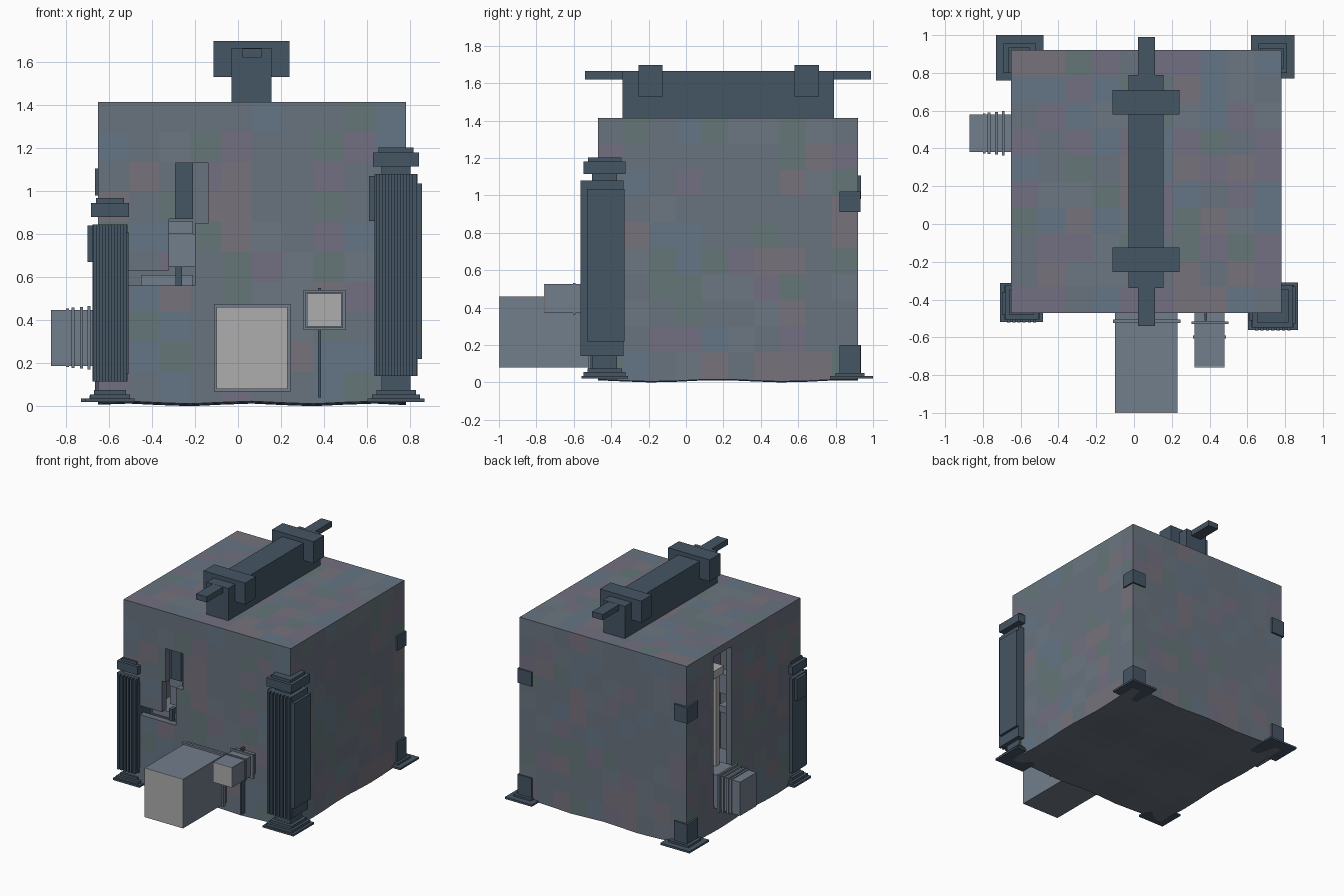
import bpy, bmesh, math, random
random.seed(4)


def mat(name, rgb):
    m = bpy.data.materials.new(name)
    m.diffuse_color = (*rgb, 1)
    return m


IRON = mat("dark_iron", (0.06, 0.092, 0.13))
DUCT = mat("duct_metal", (0.17, 0.21, 0.26))
PALE = mat("pale_grey", (0.42, 0.42, 0.42))
TINTS = [mat("stone_%d" % i, c) for i, c in enumerate([
    (0.14, 0.17, 0.21), (0.13, 0.18, 0.24), (0.17, 0.16, 0.22),
    (0.13, 0.18, 0.19), (0.18, 0.17, 0.20), (0.15, 0.18, 0.22)])]


def boxes(name, specs, material=IRON):
    """One object from boxes given as (x0, x1, y0, y1, z0, z1)."""
    bm = bmesh.new()
    for x0, x1, y0, y1, z0, z1 in specs:
        vs = bmesh.ops.create_cube(bm, size=1)["verts"]
        for v in vs:
            v.co = ((x0 + x1) / 2 + v.co.x * (x1 - x0),
                    (y0 + y1) / 2 + v.co.y * (y1 - y0),
                    (z0 + z1) / 2 + v.co.z * (z1 - z0))
    me = bpy.data.meshes.new(name)
    bm.to_mesh(me)
    bm.free()
    me.materials.append(material)
    ob = bpy.data.objects.new(name, me)
    bpy.context.collection.objects.link(ob)
    return ob


# main block: patchwork stone faces with an uneven underside
X0, X1, Y0, Y1, Z0, Z1 = -0.65, 0.78, -0.47, 0.92, 0.02, 1.415
body = boxes("main_block", [(X0, X1, Y0, Y1, Z0, Z1)], TINTS[0])
for m in TINTS[1:]:
    body.data.materials.append(m)
bm = bmesh.new()
bm.from_mesh(body.data)
bmesh.ops.subdivide_edges(bm, edges=bm.edges[:], cuts=9, use_grid_fill=True)
for v in bm.verts:
    if v.co.z < Z0 + 0.001:
        v.co.z = 0.012 + 0.006 * math.sin(v.co.x * 11 + 1) + 0.006 * math.sin(v.co.y * 9)
for f in bm.faces:
    f.material_index = random.randrange(len(TINTS)) if f.normal.z > -0.5 else 0
    if abs(f.normal.z) < 0.5 and random.random() < 0.3:
        f.material_index = 0
bm.to_mesh(body.data)
bm.free()

# inner chamber, front slots and tall side opening
cuts = [(-0.60, 0.0, -0.42, 0.65, 0.10, 1.365),
        (-0.52, -0.20, -0.6, -0.3, 0.56, 0.63),
        (-0.32, -0.20, -0.6, -0.31, 0.60, 0.87),
        (-0.29, -0.14, -0.6, -0.32, 0.85, 1.13),
        (-0.8, -0.5, 0.37, 0.59, 0.20, 1.36)]
for i, c in enumerate(cuts):
    cutter = boxes("cutter_%d" % i, [c], TINTS[0])
    cutter.hide_render = True
    b = body.modifiers.new("cut", "BOOLEAN")
    b.operation, b.solver, b.object = "DIFFERENCE", "EXACT", cutter
    bpy.context.view_layer.objects.active = body
    bpy.ops.object.modifier_apply(modifier=b.name)
    bpy.data.objects.remove(cutter)

# fittings seen inside the openings
boxes("inner_post", [(-0.29, -0.21, -0.40, -0.34, 0.87, 1.2),
                     (-0.29, -0.26, -0.43, -0.38, 0.56, 0.65)])
boxes("inner_duct", [(-0.33, -0.14, -0.36, -0.2, 0.65, 0.80),
                     (-0.45, -0.21, -0.40, -0.1, 0.56, 0.61),
                     (-0.32, -0.21, -0.38, -0.25, 0.80, 0.86)], DUCT)
boxes("inner_pipe", [(-0.58, -0.54, 0.42, 0.46, 0.4, 1.2),
                     (-0.59, -0.3, 0.38, 0.58, 1.14, 1.2)], PALE)


def column(name, cx, cy, w, d, z0, z1, ribs):
    """Square fluted column; w, d are shaft half sizes, z0..z1 the shaft."""
    def lay(kx, ky, a, b):
        return (cx - w - kx, cx + w + kx, cy - d - ky, cy + d + ky, a, b)
    neck = -0.033
    parts = [lay(0, 0, z0, z1),
             # stepped base and neck
             lay(0.032, 0.025, 0.02, 0.035), lay(0.012, 0.012, 0.035, 0.055),
             lay(-0.008, -0.008, 0.055, 0.075), lay(neck, neck, 0.07, z0),
             # neck, capital and cap
             lay(neck, neck, z1, z1 + 0.04),
             lay(0.007, 0.012, z1 + 0.035, z1 + 0.1),
             lay(-0.018, -0.01, z1 + 0.1, z1 + 0.122)]
    for i in range(ribs):
        x = cx - w + (i + 0.5) * 2 * w / ribs
        parts.append((x - w / ribs * 0.6, x + w / ribs * 0.6,
                      cy - d - 0.028, cy - d + 0.01, z0, z1))
    return boxes(name, parts)


# front columns with side panels
column("front_right_column", 0.735, -0.435, 0.10, 0.10, 0.14, 1.08, 7)
boxes("front_right_column_panels", [(0.83, 0.855, -0.53, -0.33, 0.22, 1.035),
                                    (0.61, 0.64, -0.51, -0.45, 0.86, 1.07)])
column("front_left_column", -0.595, -0.415, 0.082, 0.078, 0.115, 0.845, 6)
boxes("front_left_column_panels", [(-0.52, -0.51, -0.50, -0.44, 0.15, 0.81),
                                   (-0.70, -0.67, -0.48, -0.36, 0.67, 0.84)])

# rear foot plates and corner brackets
boxes("rear_foot_plates", [(-0.73, -0.48, 0.76, 1.0, 0.02, 0.035),
                           (0.62, 0.85, 0.77, 1.0, 0.02, 0.035),
                           (-0.69, -0.52, 0.80, 0.955, 0.03, 0.05),
                           (0.66, 0.81, 0.80, 0.955, 0.03, 0.05)])
boxes("rear_brackets", [(0.67, 0.792, 0.82, 0.932, 0.03, 0.20),
                        (0.67, 0.792, 0.82, 0.932, 0.91, 1.02),
                        (-0.665, -0.55, 0.80, 0.935, 0.03, 0.20),
                        (-0.665, -0.55, 0.80, 0.935, 0.98, 1.105)])

# roof beam with two clamps and end rods
boxes("roof_beam", [(-0.03, 0.155, -0.34, 0.79, 1.40, 1.665)])
boxes("roof_clamps", [(-0.115, 0.24, y, y + 0.13, 1.53, 1.697) for y in (-0.255, 0.58)])
boxes("roof_end_rods", [(0.02, 0.11, -0.54, -0.33, 1.62, 1.664),
                        (0.02, 0.11, 0.78, 0.99, 1.62, 1.664)])

# large front duct with wall flange and pale end cap
boxes("large_duct", [(-0.10, 0.23, -0.995, -0.45, 0.08, 0.46)], DUCT)
boxes("large_duct_flange", [(-0.112, 0.245, -0.525, -0.505, 0.068, 0.474)], DUCT)
boxes("large_duct_cap", [(-0.10, 0.23, -1.0, -0.995, 0.08, 0.46)], PALE)

# small front duct with rings and a drop rod
boxes("small_duct", [(0.32, 0.48, -0.755, -0.45, 0.37, 0.525)], DUCT)
boxes("small_duct_rings", [(0.305, 0.50, -0.53, -0.515, 0.355, 0.54),
                           (0.313, 0.487, -0.605, -0.59, 0.363, 0.532)], DUCT)
boxes("small_duct_cap", [(0.32, 0.48, -0.76, -0.755, 0.37, 0.525)], PALE)
boxes("drop_rod", [(0.373, 0.387, -0.51, -0.465, 0.04, 0.55)])

# ribbed side duct
boxes("side_duct", [(-0.87, -0.55, 0.38, 0.58, 0.188, 0.448)], DUCT)
boxes("side_duct_ribs", [(x, x + 0.015, 0.38 - g, 0.58 + g, 0.188 - g, 0.448 + g)
                         for x, g in ((-0.80, 0.006), (-0.775, 0.01),
                                      (-0.735, 0.012), (-0.70, 0.017))], DUCT)
